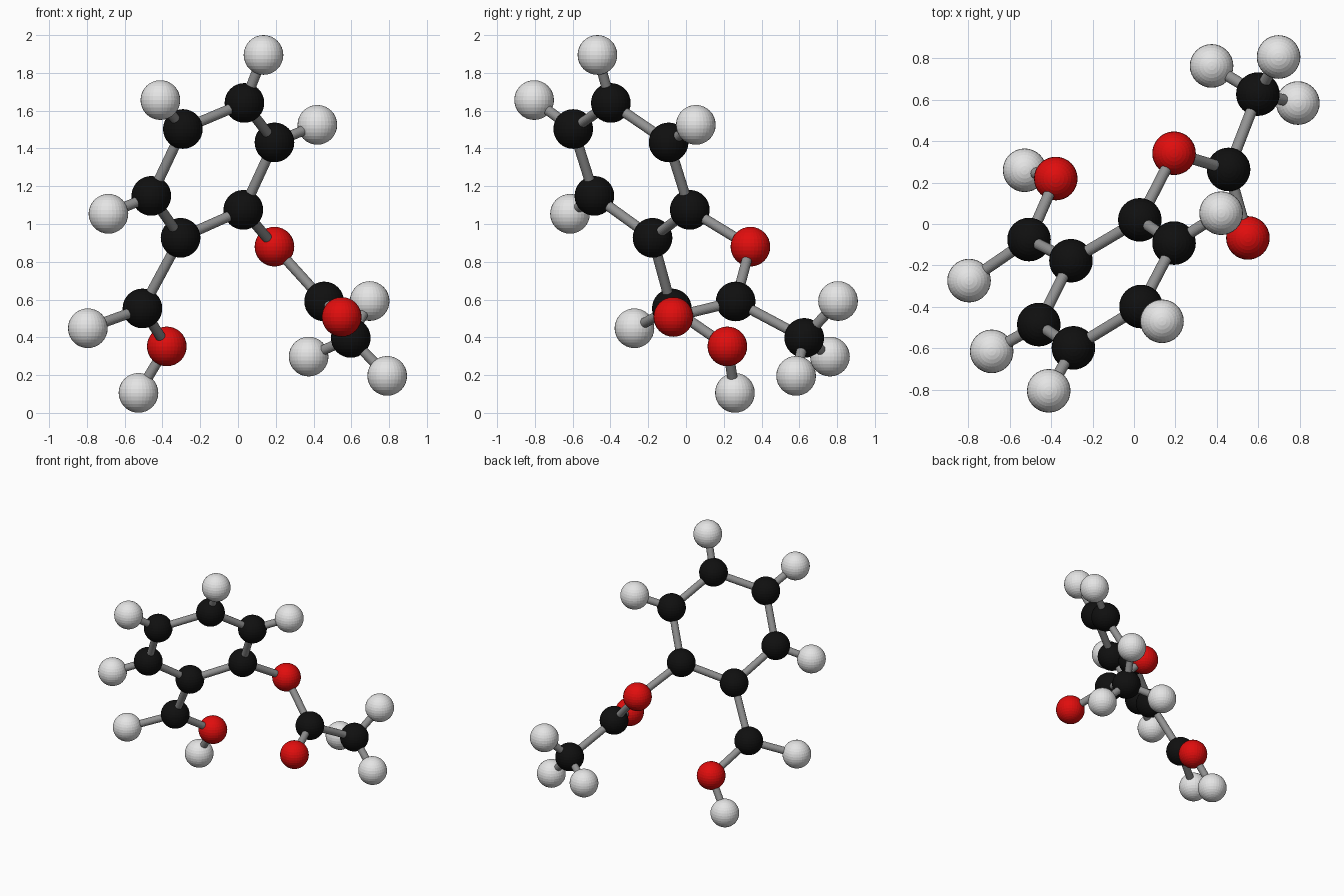
import bpy
from mathutils import Vector

if "Cube" in bpy.data.objects:
    bpy.data.objects.remove(bpy.data.objects["Cube"])

R_ATOM, R_BOND = 0.105, 0.027


def material(name, rgb):
    m = bpy.data.materials.new(name)
    m.diffuse_color = (*rgb, 1)
    m.use_nodes = True
    m.node_tree.nodes["Principled BSDF"].inputs["Base Color"].default_value = m.diffuse_color
    return m


MATS = {
    "C": ("carbon", material("black", (0.005, 0.005, 0.005))),
    "O": ("oxygen", material("red", (0.75, 0.004, 0.004))),
    "H": ("hydrogen", material("white", (0.78, 0.78, 0.78))),
}
GREY = material("grey", (0.29, 0.29, 0.29))

# Atom centres: first letter is the element
ATOMS = {
    # ring
    "C1": (-0.292, -0.597, 1.503), "C2": (0.034, -0.398, 1.641),
    "C3": (0.193, -0.092, 1.432), "C4": (0.028, 0.020, 1.075),
    "C5": (-0.304, -0.177, 0.927), "C6": (-0.459, -0.485, 1.149),
    # side groups
    "C7": (-0.506, -0.075, 0.553), "C8": (0.456, 0.263, 0.590),
    "C9": (0.597, 0.626, 0.397),
    "O1": (0.193, 0.341, 0.880), "O2": (0.549, -0.067, 0.508),
    "O3": (-0.377, 0.219, 0.352),
    # hydrogens
    "H1": (-0.411, -0.804, 1.656), "H2": (0.135, -0.469, 1.895),
    "H3": (0.420, 0.052, 1.525), "H4": (-0.686, -0.614, 1.054),
    "H5": (-0.795, -0.273, 0.448), "H6": (-0.527, 0.259, 0.106),
    "H7": (0.697, 0.805, 0.592), "H8": (0.374, 0.762, 0.298),
    "H9": (0.790, 0.583, 0.196),
}
BONDS = ("C1-C2 C2-C3 C3-C4 C4-C5 C5-C6 C6-C1 C5-C7 C7-O3 O3-H6 C7-H5 "
         "C4-O1 O1-C8 C8-O2 C8-C9 C9-H7 C9-H8 C9-H9 "
         "C1-H1 C2-H2 C3-H3 C6-H4").split()

# Atoms: faceted balls
for key, pos in ATOMS.items():
    label, mat = MATS[key[0]]
    bpy.ops.mesh.primitive_uv_sphere_add(segments=32, ring_count=16,
                                         radius=R_ATOM, location=pos)
    ob = bpy.context.object
    ob.name = f"{label}_atom_{key[1]}"
    ob.data.materials.append(mat)

# Bonds: thin rods between atom centres
for n, pair in enumerate(BONDS, 1):
    a, b = (Vector(ATOMS[k]) for k in pair.split("-"))
    d = b - a
    bpy.ops.mesh.primitive_cylinder_add(
        vertices=24, radius=R_BOND, depth=d.length, location=(a + b) / 2,
        rotation=d.to_track_quat("Z", "Y").to_euler())
    ob = bpy.context.object
    ob.name = f"bond_{n}"
    ob.data.materials.append(GREY)
